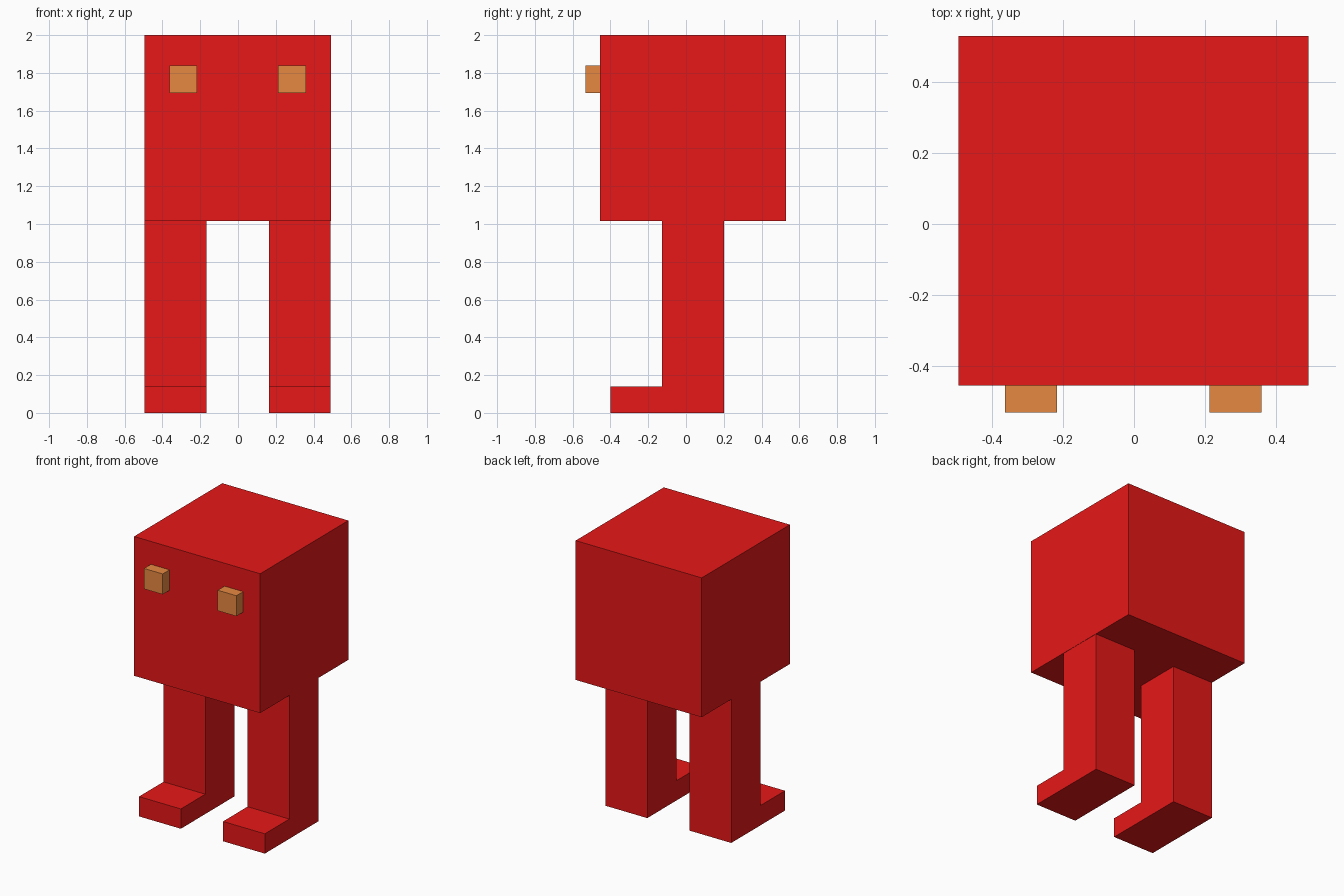
import bpy, bmesh

if "Cube" in bpy.data.objects:
    bpy.data.objects.remove(bpy.data.objects["Cube"])


def material(name, rgb):
    m = bpy.data.materials.new(name)
    m.diffuse_color = (*rgb, 1)
    m.use_nodes = True
    m.node_tree.nodes["Principled BSDF"].inputs["Base Color"].default_value = m.diffuse_color
    return m


red = material("red", (0.8, 0.009, 0.009))
tan = material("tan", (0.8, 0.25, 0.053))


def extrude_profile(name, profile, x0, x1, mat):
    """Extrude a (y, z) outline along x from x0 to x1."""
    bm = bmesh.new()
    face = bm.faces.new([bm.verts.new((x0, y, z)) for y, z in profile])
    out = bmesh.ops.extrude_face_region(bm, geom=[face])
    moved = [g for g in out["geom"] if isinstance(g, bmesh.types.BMVert)]
    bmesh.ops.translate(bm, vec=(x1 - x0, 0, 0), verts=moved)
    bmesh.ops.recalc_face_normals(bm, faces=bm.faces)
    mesh = bpy.data.meshes.new(name)
    bm.to_mesh(mesh)
    bm.free()
    mesh.materials.append(mat)
    obj = bpy.data.objects.new(name, mesh)
    bpy.context.collection.objects.link(obj)
    return obj


def rect(y0, y1, z0, z1):
    return [(y0, z0), (y1, z0), (y1, z1), (y0, z1)]


# Cube body
extrude_profile("body", rect(-0.455, 0.53, 1.015, 2.0), -0.494, 0.492, red)

# L-shaped legs with forward-pointing feet
leg = [(-0.4, 0), (0.2, 0), (0.2, 1.015), (-0.127, 1.015), (-0.127, 0.14), (-0.4, 0.14)]
eye = rect(-0.531, -0.455, 1.693, 1.838)
mid = -0.002
for side, s in (("left", -1), ("right", 1)):
    extrude_profile(side + "_leg", leg, mid + s * 0.165, mid + s * 0.492, red)
    # Small block eyes on the front of the body
    extrude_profile(side + "_eye", eye, mid + s * 0.215, mid + s * 0.361, tan)
